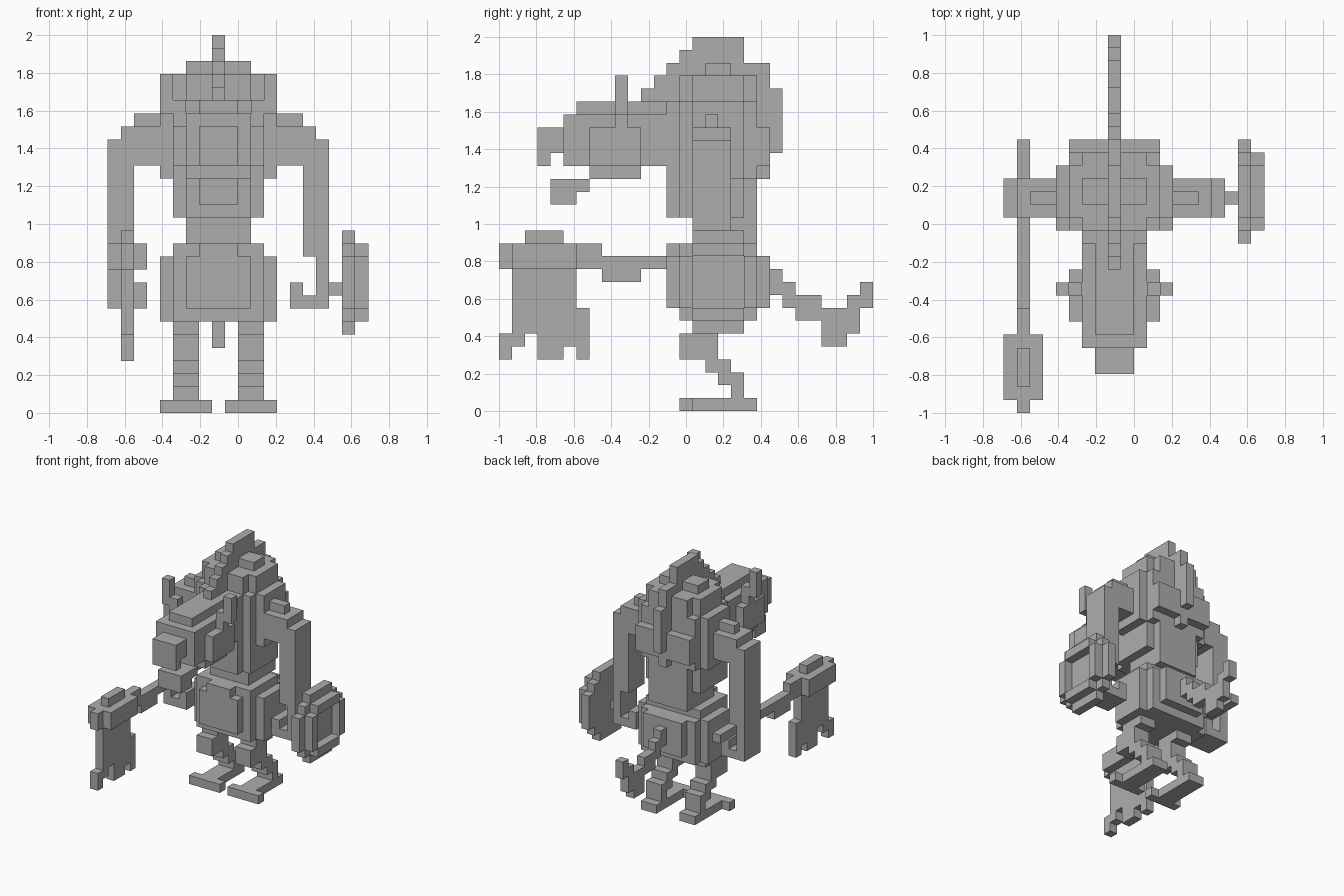
import bpy, bmesh

if "Cube" in bpy.data.objects:
    bpy.data.objects.remove(bpy.data.objects["Cube"])

V = 2 / 29                      # size of one block
MID = 16                        # mirror: column i becomes MID - i
grey = bpy.data.materials.new("stone_grey")
grey.diffuse_color = (0.42, 0.42, 0.42, 1)
grey.use_nodes = True
grey.node_tree.nodes["Principled BSDF"].inputs["Base Color"].default_value = grey.diffuse_color

parts, used = {}, set()


def part(name, boxes, mirror=False):
    """Collect blocks; each box is first/last column, depth and height."""
    cells = set()
    for x0, x1, y0, y1, z0, z1 in boxes:
        for x in range(x0, x1 + 1):
            for y in range(y0, y1 + 1):
                for z in range(z0, z1 + 1):
                    cells.add((x, y, z))
                    if mirror:
                        cells.add((MID - x, y, z))
    cells -= used
    used.update(cells)
    parts[name] = cells


def side_part(name, x, rows):
    """One-block-thick part drawn in the side plane."""
    part(name, [(x, x, *r) for r in rows])


# legs and T-shaped feet
part("feet", [(4, 7, 14, 14, 0, 0), (5, 6, 15, 19, 0, 0)], True)
part("legs", [(5, 6, 18, 18, 1, 1), (5, 6, 17, 18, 2, 2), (5, 6, 16, 17, 3, 3),
              (5, 6, 14, 16, 4, 5), (5, 6, 15, 17, 6, 6)], True)

# stepped hips with belt
part("hips", [(5, 11, 14, 19, 7, 11), (6, 10, 13, 20, 8, 11),
              (4, 12, 15, 18, 7, 11), (5, 11, 14, 18, 12, 12),
              (7, 9, 13, 13, 12, 12)])

# torso, widening into the hunched shoulders
part("torso", [(6, 10, 15, 19, 13, 14), (5, 11, 14, 18, 15, 18),
               (6, 10, 13, 19, 15, 18)])
part("hump", [(4, 12, 15, 18, 18, 23), (5, 11, 14, 19, 18, 23),
              (5, 11, 20, 20, 19, 21), (5, 11, 15, 18, 24, 25),
              (6, 10, 14, 19, 24, 25), (6, 10, 13, 13, 19, 23),
              (6, 10, 16, 17, 26, 26)])

# thin crest along the back and the curled tail
side_part("crest", 8, [(15, 18, 28, 28), (14, 18, 27, 27), (13, 20, 26, 26),
                       (12, 20, 25, 25), (11, 21, 24, 24), (12, 21, 20, 23),
                       (20, 20, 18, 19)])
side_part("tail", 8, [(20, 21, 9, 10), (22, 22, 8, 9), (23, 24, 7, 8),
                      (25, 26, 5, 7), (27, 27, 6, 8), (28, 28, 8, 9)])

# neck, head with snout, jaw and horns
part("neck", [(6, 10, 11, 13, 19, 22), (7, 9, 11, 13, 23, 23)])
part("head", [(6, 10, 5, 10, 19, 22), (5, 11, 7, 10, 19, 21),
              (6, 10, 7, 10, 18, 18), (7, 9, 6, 10, 23, 23),
              (7, 9, 3, 4, 20, 21), (7, 9, 3, 3, 19, 19)])
part("jaw", [(7, 9, 4, 6, 17, 17), (7, 9, 4, 5, 16, 16)])
part("horns", [(5, 5, 9, 9, 22, 23), (4, 4, 9, 9, 23, 25)], True)

# long arms ending in hooked hands
part("arms", [(2, 3, 15, 17, 19, 21), (2, 3, 16, 16, 22, 22),
              (1, 1, 15, 17, 12, 21), (0, 0, 15, 17, 12, 20)], True)
part("hands", [(0, 0, 15, 17, 8, 11), (1, 2, 15, 17, 8, 8),
               (2, 2, 15, 17, 9, 9)], True)

# axe held forward
side_part("axe_handle", 1, [(6, 20, 11, 11), (8, 10, 10, 10), (6, 7, 12, 12)])
part("axe_head", [(0, 2, 1, 5, 11, 12), (1, 1, 0, 0, 11, 12),
                  (1, 1, 2, 4, 13, 13)])
side_part("axe_blade", 1, [(1, 5, 6, 10), (0, 0, 4, 5), (1, 1, 5, 5),
                           (3, 4, 4, 5), (5, 5, 5, 5), (6, 6, 4, 7)])

# round shield with raised rim and grip
part("shield_grip", [(17, 17, 16, 16, 9, 9)])
side_part("shield", 18, [(15, 18, 6, 13), (14, 19, 7, 12), (13, 20, 8, 11)])
side_part("shield_rim", 19, [(15, 18, 7, 7), (15, 18, 12, 12),
                             (14, 14, 8, 11), (19, 19, 8, 11)])

# the four corners of each block side, wound outward
SIDES = {
    (1, 0, 0): ((1, 0, 0), (1, 1, 0), (1, 1, 1), (1, 0, 1)),
    (-1, 0, 0): ((0, 0, 0), (0, 0, 1), (0, 1, 1), (0, 1, 0)),
    (0, 1, 0): ((0, 1, 0), (0, 1, 1), (1, 1, 1), (1, 1, 0)),
    (0, -1, 0): ((0, 0, 0), (1, 0, 0), (1, 0, 1), (0, 0, 1)),
    (0, 0, 1): ((0, 0, 1), (1, 0, 1), (1, 1, 1), (0, 1, 1)),
    (0, 0, -1): ((0, 0, 0), (0, 1, 0), (1, 1, 0), (1, 0, 0)),
}

# build every part from its exposed block faces
for name, cells in parts.items():
    bm = bmesh.new()
    for c in sorted(cells):
        for n, corners in SIDES.items():
            if tuple(a + b for a, b in zip(c, n)) in used:
                continue
            bm.faces.new([bm.verts.new(((c[0] + p[0] - 10) * V,
                                        (c[1] + p[1] - 14.5) * V,
                                        (c[2] + p[2]) * V)) for p in corners])
    bmesh.ops.remove_doubles(bm, verts=bm.verts[:], dist=0.001)
    mesh = bpy.data.meshes.new(name)
    bm.to_mesh(mesh)
    bm.free()
    mesh.materials.append(grey)
    bpy.context.collection.objects.link(bpy.data.objects.new(name, mesh))
